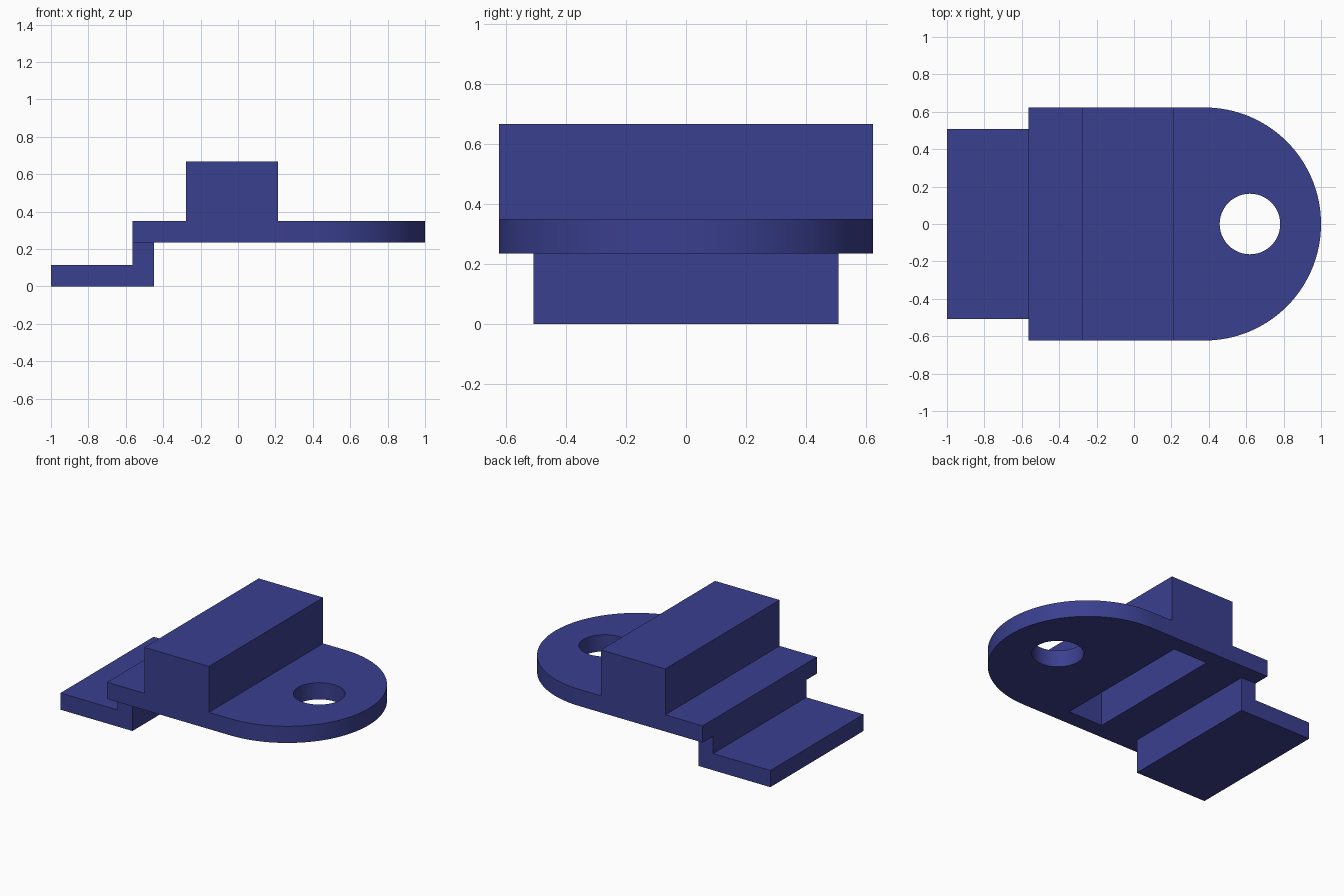
import bpy, bmesh, math

if "Cube" in bpy.data.objects:
    bpy.data.objects.remove(bpy.data.objects["Cube"])

blue = bpy.data.materials.new("navy blue")
blue.diffuse_color = (0.042, 0.05, 0.275, 1)
blue.use_nodes = True
blue.node_tree.nodes["Principled BSDF"].inputs["Base Color"].default_value = blue.diffuse_color

HALF, FOOT_HALF = 0.623, 0.508          # half widths in y
Z1, Z2, Z3, T = 0.235, 0.35, 0.667, 0.115


def prism(name, pts, offset):
    """Extrude a planar outline by an offset vector."""
    bm = bmesh.new()
    face = bm.faces.new([bm.verts.new(p) for p in pts])
    top = bmesh.ops.extrude_face_region(bm, geom=[face])["geom"]
    verts = [v for v in top if isinstance(v, bmesh.types.BMVert)]
    bmesh.ops.translate(bm, verts=verts, vec=offset)
    bmesh.ops.recalc_face_normals(bm, faces=bm.faces)
    mesh = bpy.data.meshes.new(name)
    bm.to_mesh(mesh)
    bm.free()
    obj = bpy.data.objects.new(name, mesh)
    bpy.context.collection.objects.link(obj)
    mesh.materials.append(blue)
    return obj


def side_prism(name, xz, half):
    return prism(name, [(x, -half, z) for x, z in xz], (0, 2 * half, 0))


def arc(cx, r, a0, a1, n, z):
    angles = [math.radians(a0 + (a1 - a0) * i / n) for i in range(n + 1)]
    return [(cx + r * math.cos(a), r * math.sin(a), z) for a in angles]


def boolean(target, other, operation):
    mod = target.modifiers.new(operation.lower(), 'BOOLEAN')
    mod.operation, mod.solver, mod.object = operation, 'EXACT', other
    bpy.context.view_layer.objects.active = target
    bpy.ops.object.modifier_apply(modifier=mod.name)
    bpy.data.objects.remove(other)


# Round-ended plate
outline = [(-0.563, -HALF, Z1)] + arc(1 - HALF, HALF, -90, 90, 64, Z1) + [(-0.563, HALF, Z1)]
bracket = prism("bracket", outline, (0, 0, Z2 - Z1))

# Raised block across the plate
block = side_prism("block", [(-0.278, Z1), (0.214, Z1), (0.214, Z3), (-0.278, Z3)], HALF)
boolean(bracket, block, 'UNION')

# Stepped foot below the plate
foot = side_prism("foot", [(-1, 0), (-0.45, 0), (-0.45, Z1), (-0.563, Z1),
                           (-0.563, T), (-1, T)], FOOT_HALF)
boolean(bracket, foot, 'UNION')

# Hollow under the block
hollow = side_prism("hollow", [(-0.278 + T, 0.1), (0.214 - T, 0.1),
                               (0.214 - T, Z3 - T), (-0.278 + T, Z3 - T)], FOOT_HALF)
boolean(bracket, hollow, 'DIFFERENCE')

# Round hole through the plate
hole = prism("hole", arc(0.62, 0.162, 0, 352.5, 47, 0.1), (0, 0, 0.4))
boolean(bracket, hole, 'DIFFERENCE')

# Smooth the curved walls, keep the edges sharp
bpy.ops.object.select_all(action='DESELECT')
bracket.select_set(True)
bpy.context.view_layer.objects.active = bracket
bpy.ops.object.shade_smooth_by_angle(angle=math.radians(30))
